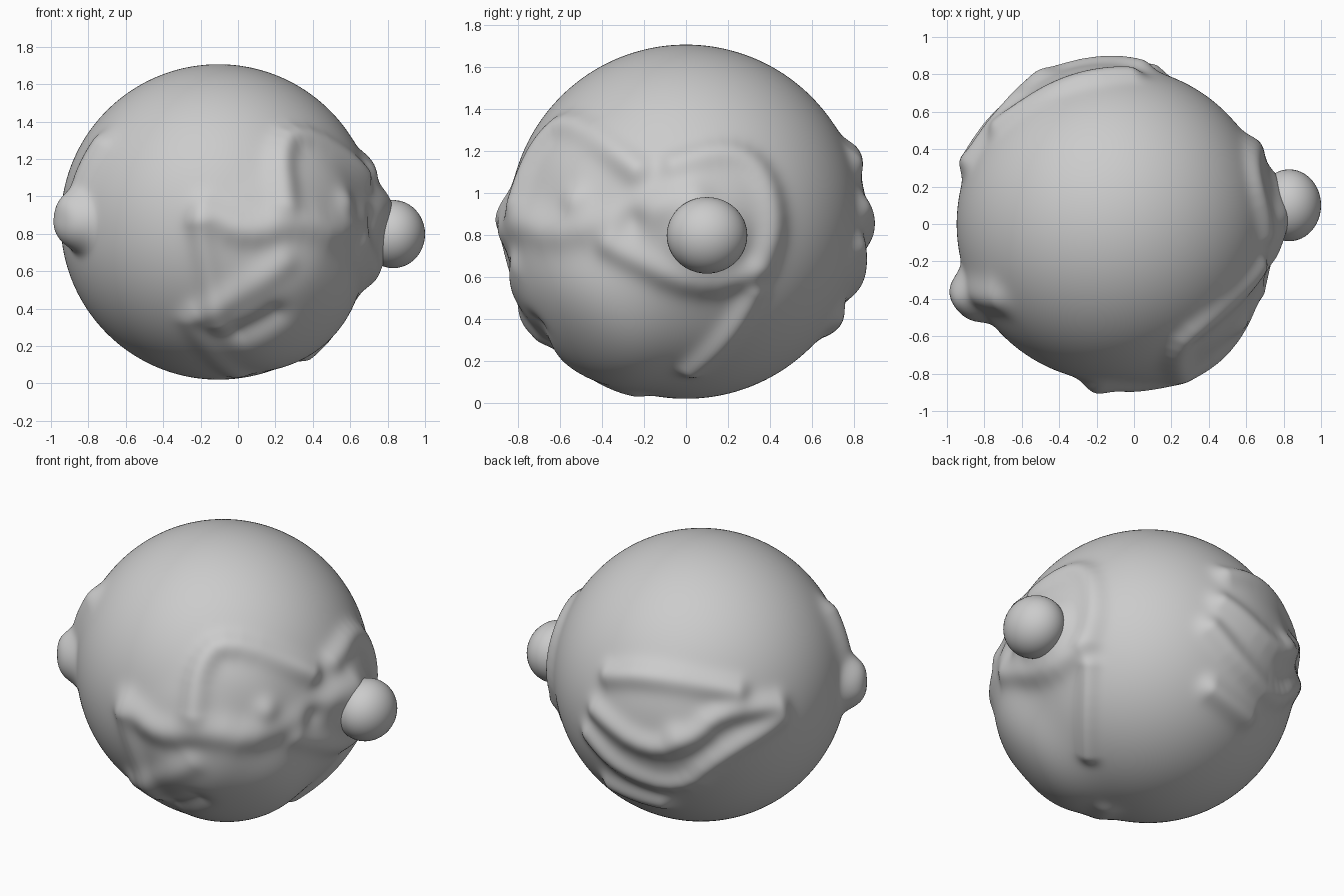
import bpy, bmesh, math
from mathutils import Vector

if "Cube" in bpy.data.objects:
    bpy.data.objects.remove(bpy.data.objects["Cube"])

C = Vector((-0.105, 0.0, 0.863))   # sphere centre
R = 0.843


def view(az, el=0):
    """Return a function that projects 2D offsets seen from one direction onto the sphere."""
    a, e = math.radians(az), math.radians(el)
    d = Vector((math.sin(a) * math.cos(e), -math.cos(a) * math.cos(e), math.sin(e)))
    r = Vector((math.cos(a), math.sin(a), 0))
    up = d.cross(r)

    def project(u, v):
        return r * u + up * v + d * math.sqrt(max(0, R * R - u * u - v * v))
    return project


front, side = view(0), view(90)
front_right, back_left = view(35, 25), view(215, 25)
strokes = []


def add(path, h, w, k):
    for _ in range(2):             # round the corners of the path
        if len(path) > 2:
            path = [path[0]] + [q for a, b in zip(path, path[1:])
                                for q in (a.lerp(b, 0.25), a.lerp(b, 0.75))] + [path[-1]]
    mid = sum(path, Vector()) / len(path)
    reach = max((q - mid).length for q in path) + 2.5 * w
    strokes.append((path, mid, reach, h, w, k))


def ridge(see, *pts, h=0.045, w=0.07):
    add([see(*p) for p in pts], h, w, 2)


def swell(see, u, v, h, w):
    add([see(u, v)], h, w, 4)


# broad swellings under the ridges
swell(front_right, 0.06, -0.74, 0.085, 0.42)
swell(front, 0.3, -0.1, 0.025, 0.3)
swell(side, 0.12, -0.03, 0.04, 0.32)
swell(side, 0.1, -0.065, 0.05, 0.17)
swell(front, 0.5, 0.12, 0.025, 0.3)
swell(back_left, -0.3, -0.3, 0.02, 0.34)

# front ridges
ridge(front, (0.34, 0.1), (0.32, 0.36), (0.4, 0.49), (0.77, 0.25))
ridge(front_right, (-0.54, -0.22), (-0.35, -0.38), (-0.11, -0.34),
      (0.2, -0.4), (0.7, -0.1), w=0.085)
ridge(front_right, (-0.56, -0.28), (-0.38, -0.7))
ridge(front, (-0.1, -0.48), (0.32, -0.2), h=0.03)
ridge(front, (-0.15, -0.53), (0.1, -0.8), h=0.025)
ridge(front, (0.12, -0.56), (0.28, -0.46), h=-0.035)
ridge(front, (0.66, 0.1), h=0.03)

# ridges around the round nose
ridge(side, (-0.05, 0.27), (0.2, 0.34), (0.36, 0.24), (0.42, -0.01), (0.36, -0.2), h=0.035)
ridge(side, (-0.35, -0.11), (0.05, -0.3), (0.3, -0.24), h=0.035)
ridge(side, (0.32, -0.34), (0.2, -0.54), (0.03, -0.7), h=0.04, w=0.06)
ridge(side, (-0.25, 0.01), h=-0.03)

# lump on the left
swell(front, -0.75, 0, 0.1, 0.14)
ridge(front, (-0.76, 0.0), (-0.73, 0.2), (-0.63, 0.4), h=0.05, w=0.09)

# ridges on the back
ridge(back_left, (-0.52, 0), (-0.29, 0), (0.2, -0.09))
ridge(back_left, (-0.59, -0.2), (-0.29, -0.42), (-0.06, -0.37), (0.11, -0.21), (0.43, -0.17))
ridge(back_left, (-0.63, -0.34), (-0.46, -0.52), (-0.11, -0.64), (0.1, -0.46), (0.45, -0.25))
ridge(back_left, (-0.5, -0.62), (-0.23, -0.72))
ridge(back_left, (-0.14, -0.34), h=0.025)


def seg_dist(p, a, b):
    ab = b - a
    t = max(0.0, min(1.0, (p - a).dot(ab) / ab.length_squared))
    return (p - a - ab * t).length


def lift(p):
    """Total height of all strokes above the sphere at p."""
    total = 0.0
    for path, mid, reach, h, w, k in strokes:
        d = (p - mid).length
        if d > reach:
            continue
        if len(path) > 1:
            d = min(seg_dist(p, a, b) for a, b in zip(path, path[1:]))
        total += h * math.exp(-(d / w) ** k)
    # compress the tallest overlaps smoothly
    return 0.17 * math.tanh(total / 0.17)


def finish(bm, name):
    me = bpy.data.meshes.new(name)
    bm.to_mesh(me)
    bm.free()
    for f in me.polygons:
        f.use_smooth = True
    bpy.context.collection.objects.link(bpy.data.objects.new(name, me))


# sculpted main body
bm = bmesh.new()
bmesh.ops.create_icosphere(bm, subdivisions=7, radius=R)
for v in bm.verts:
    p = v.co.normalized()
    v.co = C + p * (R + lift(p * R))
    v.co.z = max(v.co.z, 0)
finish(bm, "sculpted_ball")

# round nose
bm = bmesh.new()
bmesh.ops.create_uvsphere(bm, u_segments=48, v_segments=24, radius=1.0)
for v in bm.verts:
    v.co = Vector((v.co.x * 0.17 + 0.83, v.co.y * 0.192 + 0.1, v.co.z * 0.182 + 0.798))
finish(bm, "round_nose")
